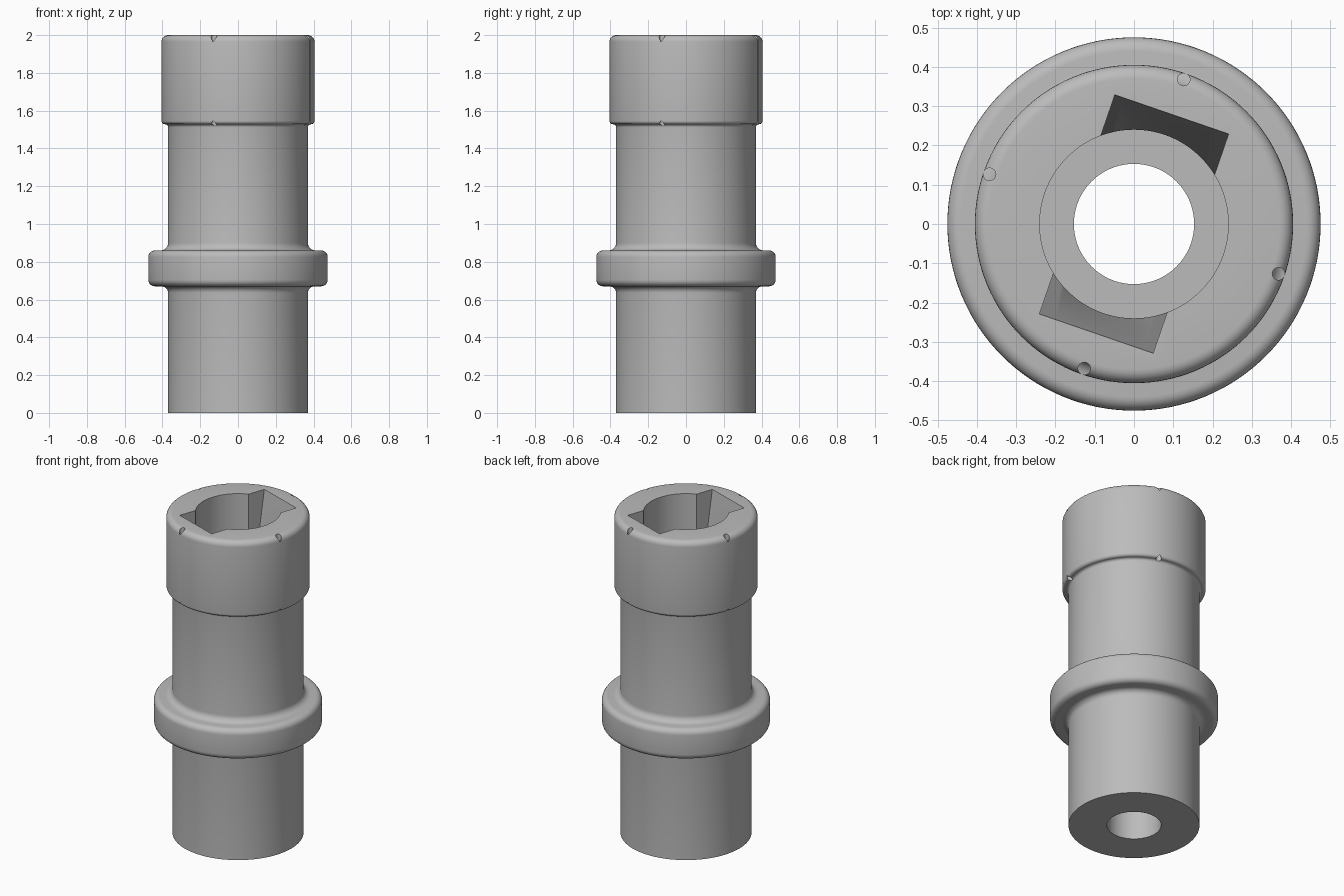
import bpy, bmesh
from math import pi, sin, cos, radians
from mathutils import Matrix, Vector

cube = bpy.data.objects.get("Cube")
if cube:
    bpy.data.objects.remove(cube, do_unlink=True)

SEGMENTS = 128
TILT = radians(-19)

grey = bpy.data.materials.new("plain grey")
grey.use_nodes = True
grey.diffuse_color = (0.5, 0.5, 0.5, 1)
grey.node_tree.nodes["Principled BSDF"].inputs["Base Color"].default_value = (0.5, 0.5, 0.5, 1)


def make_object(name, bm):
    bmesh.ops.recalc_face_normals(bm, faces=bm.faces)
    mesh = bpy.data.meshes.new(name)
    bm.to_mesh(mesh)
    bm.free()
    mesh.materials.append(grey)
    obj = bpy.data.objects.new(name, mesh)
    bpy.context.collection.objects.link(obj)
    return obj


def rounded(points, steps=6):
    """Round each (radius, height, fillet) corner of a closed outline."""
    outline = []
    for i, (r, z, fillet) in enumerate(points):
        corner = Vector((r, z))
        if not fillet:
            outline.append(corner)
            continue
        before = (Vector(points[i - 1][:2]) - corner).normalized() * fillet
        after = (Vector(points[(i + 1) % len(points)][:2]) - corner).normalized() * fillet
        for k in range(steps + 1):
            a = pi / 2 * k / steps
            outline.append(corner + before * (1 - sin(a)) + after * (1 - cos(a)))
    return outline


def revolve(name, outline):
    bm = bmesh.new()
    rings = []
    for i in range(SEGMENTS):
        a = 2 * pi * i / SEGMENTS
        rings.append([bm.verts.new((p.x * cos(a), p.x * sin(a), p.y)) for p in outline])
    n = len(outline)
    for i in range(SEGMENTS):
        here, there = rings[i], rings[(i + 1) % SEGMENTS]
        for k in range(n):
            m = (k + 1) % n
            bm.faces.new((here[k], there[k], there[m], here[m]))
    return make_object(name, bm)


# Sleeve with collar, head and stepped bore
profile = [
    (0.153, 0, 0), (0.37, 0, 0),
    (0.37, 0.67, 0.035), (0.475, 0.67, 0.035),
    (0.475, 0.86, 0.035), (0.37, 0.86, 0.04),
    (0.37, 1.528, 0.016), (0.405, 1.528, 0.018),
    (0.405, 2, 0.035), (0.24, 2, 0),
    (0.24, 1.2, 0), (0.153, 1.2, 0),
]
sleeve = revolve("stepped_sleeve", rounded(profile))

# Tapered key slot across the bore
bm = bmesh.new()
side = [(-0.295, 2.05), (-0.295, 2), (-0.184, 1.21), (0.184, 1.21), (0.295, 2), (0.295, 2.05)]
face = bm.faces.new([bm.verts.new((-0.153, y, z)) for y, z in side])
extruded = bmesh.ops.extrude_face_region(bm, geom=[face])
moved = [v for v in extruded["geom"] if isinstance(v, bmesh.types.BMVert)]
bmesh.ops.translate(bm, verts=moved, vec=(0.306, 0, 0))
bmesh.ops.rotate(bm, verts=bm.verts, matrix=Matrix.Rotation(TILT, 3, "Z"))
cutters = [make_object("key_slot_cutter", bm)]

# Four grip grooves down the head
bm = bmesh.new()
for i in range(4):
    a = TILT + i * pi / 2
    place = Matrix.Translation((0.389 * cos(a), 0.389 * sin(a), 1.78))
    bmesh.ops.create_cone(bm, cap_ends=True, segments=16, radius1=0.016,
                          radius2=0.016, depth=0.54, matrix=place)
cutters.append(make_object("groove_cutter", bm))

bpy.context.view_layer.objects.active = sleeve
for cutter in cutters:
    cutter.hide_render = True
    mod = sleeve.modifiers.new(cutter.name, "BOOLEAN")
    mod.operation = "DIFFERENCE"
    mod.solver = "EXACT"
    mod.object = cutter
    bpy.ops.object.modifier_apply(modifier=mod.name)
    bpy.data.objects.remove(cutter, do_unlink=True)

bpy.ops.object.select_all(action="DESELECT")
sleeve.select_set(True)
bpy.ops.object.shade_smooth_by_angle(angle=radians(30))
